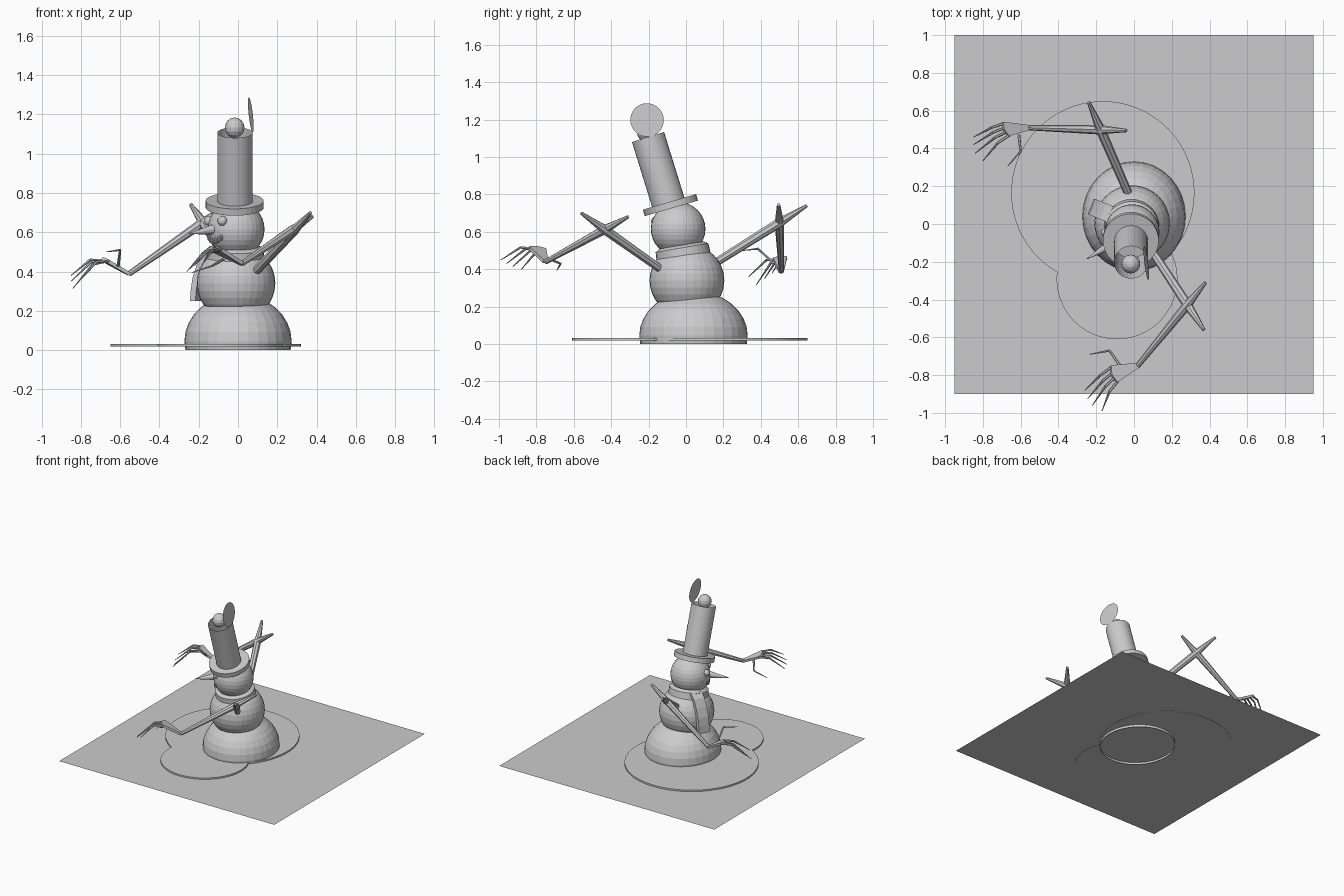
import bpy, bmesh, math
from mathutils import Vector, Matrix

if "Cube" in bpy.data.objects:
    bpy.data.objects.remove(bpy.data.objects["Cube"])

grey = bpy.data.materials.new("plain grey")
grey.diffuse_color = (0.6, 0.6, 0.6, 1)
grey.use_nodes = True
grey.node_tree.nodes["Principled BSDF"].inputs["Base Color"].default_value = grey.diffuse_color


def finish(name, bm):
    bmesh.ops.recalc_face_normals(bm, faces=bm.faces[:])
    me = bpy.data.meshes.new(name)
    bm.to_mesh(me)
    bm.free()
    me.materials.append(grey)
    ob = bpy.data.objects.new(name, me)
    bpy.context.collection.objects.link(ob)
    return ob


def aim(d):
    return Vector(d).to_track_quat('Z', 'Y').to_matrix().to_4x4()


def ball(name, c, r, seg=32, rings=16, cut=None, axis=(0, 0, 1)):
    """Ellipsoid, optionally cut open below a height."""
    bm = bmesh.new()
    bmesh.ops.create_uvsphere(bm, u_segments=seg, v_segments=rings, radius=1)
    bm.transform(Matrix.Translation(c) @ aim(axis) @ Matrix.Diagonal((*r, 1)))
    if cut is not None:
        bmesh.ops.bisect_plane(bm, geom=bm.verts[:] + bm.edges[:] + bm.faces[:],
                               plane_co=(0, 0, cut), plane_no=(0, 0, -1), clear_outer=True)
    return finish(name, bm)


def tube(name, stations, seg=8, caps=True):
    """Round limb through (point, radius) stations."""
    bm = bmesh.new()
    pts = [Vector(p) for p, r in stations]
    rot = aim(pts[-1] - pts[0])
    rows = []
    for p, (_, r) in zip(pts, stations):
        rows.append([bm.verts.new(p + rot @ Vector((r * math.cos(2 * math.pi * i / seg),
                                                    r * math.sin(2 * math.pi * i / seg), 0)))
                     for i in range(seg)])
    for a, b in zip(rows, rows[1:]):
        for i in range(seg):
            j = (i + 1) % seg
            bm.faces.new((a[i], a[j], b[j], b[i]))
    if caps:
        bm.faces.new(rows[0])
        bm.faces.new(rows[-1])
    return finish(name, bm)


# ground sheet
bm = bmesh.new()
bm.faces.new([bm.verts.new(p) for p in
              ((-.95, -.9, .02), (.95, -.9, .02), (.95, 1, .02), (-.95, 1, .02))])
finish("ground_sheet", bm)

# melted puddle: outline of two overlapping discs, extruded
circles = [((-.165, .165), .485), ((-.09, -.29), .32)]
(c1, r1), (c2, r2) = circles
d = Vector(c2) - Vector(c1)
dist, base = d.length, math.atan2(d.y, d.x)
h1 = math.acos((dist ** 2 + r1 ** 2 - r2 ** 2) / (2 * dist * r1))
h2 = math.acos((dist ** 2 + r2 ** 2 - r1 ** 2) / (2 * dist * r2))
outline = []
for c, r, a0, a1, n in ((c1, r1, base + h1, base + 2 * math.pi - h1, 56),
                        (c2, r2, base - math.pi + h2 + 2 * math.pi,
                         base + math.pi - h2 + 2 * math.pi, 36)):
    if c is c2:
        a0, a1 = base - (math.pi - h2), base + (math.pi - h2)
    for i in range(n):
        a = a0 + (a1 - a0) * i / n
        outline.append((c[0] + r * math.cos(a), c[1] + r * math.sin(a)))
bm = bmesh.new()
f = bm.faces.new([bm.verts.new((x, y, .018)) for x, y in outline])
ex = bmesh.ops.extrude_face_region(bm, geom=[f])
bmesh.ops.translate(bm, vec=(0, 0, .014),
                    verts=[v for v in ex["geom"] if isinstance(v, bmesh.types.BMVert)])
finish("puddle", bm)

# snow balls
HEAD = Vector((-.01, -.042, .615))
ball("body_base", (0, .04, .045), (.273, .29, .24), cut=0)
ball("body_middle", (-.01, .005, .34), (.2, .2, .195))
ball("head", HEAD, (.145, .146, .145))

# scarf ring and hanging tail
up = Vector((0, -.17, 1)).normalized()
c = Vector((-.012, -.018, .495))
tube("scarf_ring", [(c - up * .035, .12), (c - up * .03, .146), (c + up * .02, .143),
                    (c + up * .034, .12)], 32)
bm = bmesh.new()
a = math.radians(158)
out, side = Vector((math.cos(a), math.sin(a), 0)), Vector((-math.sin(a), math.cos(a), 0))
rows = []
for r, z in ((.125, .53), (.165, .5), (.195, .44), (.22, .37), (.23, .31), (.235, .25)):
    q = Vector((-.01, .005, z))
    rows.append([bm.verts.new(q + out * (r + o) + side * s)
                 for o, s in ((-.03, -.045), (0, -.045), (0, .045), (-.03, .045))])
for p, q in zip(rows, rows[1:]):
    for i in range(4):
        j = (i + 1) % 4
        bm.faces.new((p[i], p[j], q[j], q[i]))
bm.faces.new(rows[0])
bm.faces.new(rows[-1])
finish("scarf_tail", bm)

# face: nose, eyes, mouth
FACE = 211


def on_head(ang, elev, r=.145):
    a, e = math.radians(ang), math.radians(elev)
    return HEAD + r * Vector((math.cos(a) * math.cos(e), math.sin(a) * math.cos(e), math.sin(e)))


tube("nose", [(on_head(FACE, 1, .12), .028), ((-.25, -.185, .592), .002)], 12)
for i, s in enumerate((-29, 29)):
    ball(f"eye_{i}", on_head(FACE + s, 17), (.025, .025, .025), 16, 8)
for i in range(7):
    t = (i - 3) / 3
    p = on_head(FACE + 27 * t, -24 + 8 * t * t)
    ball(f"mouth_stone_{i}", p, (.008, .008, .018), 8, 6)

# hat: brim, open crown, bobble and round badge
tilt = Vector((0, -.28, .96)).normalized()
b = Vector((-.017, -.083, .743))
tube("hat_brim", [(b - tilt * .018, .148), (b + tilt * .018, .148)], 32)
lo, hi = Vector((-.015, -.094, .755)), Vector((-.015, -.203, 1.107))
tube("hat_crown", [(lo, .09), (hi, .09)], 32, caps=False)
ball("hat_bobble", (-.017, -.212, 1.132), (.05, .05, .052), 16, 8)
bm = bmesh.new()
bmesh.ops.create_circle(bm, cap_ends=True, segments=32, radius=.09)
bm.transform(Matrix.Translation((.065, -.208, 1.198)) @ aim((1, .12, .11)))
finish("hat_badge", bm)


# arms: crossed sticks at the elbow, flat palm, bent fingers and thumb
def arm(name, shoulder, tip1, tip2, wrist, knuckles, ends, thumb):
    s, t1, t2, w = map(Vector, (shoulder, tip1, tip2, wrist))
    tube(name + "_upper", [(s, .022), (s.lerp(t1, .7), .026), (t1, .009)])
    tube(name + "_fore", [(t2, .009), (t2.lerp(w, .28), .025), (w, .014)])
    k0, k1 = map(Vector, knuckles)
    n = (k1 - k0).cross(w - k0).normalized()
    sd = (k1 - k0).normalized()
    ctr = (k0 + k1) / 2
    bm = bmesh.new()
    for p in (w - sd * .014, w + sd * .014, k0.lerp(w, .3), k1.lerp(w, .3),
              k0, k1, ctr + (ctr - w) * .1):
        for o in (-.009, .009):
            bm.verts.new(p + n * o)
    bmesh.ops.convex_hull(bm, input=bm.verts[:])
    finish(name + "_palm", bm)
    fwd = (ctr - w).normalized()
    for i, e in enumerate(ends):
        p = k0.lerp(k1, .08 + .84 * i / (len(ends) - 1))
        e = Vector(e)
        mid = p.lerp(e, .3) + fwd * .015 + Vector((0, 0, .015))
        tube(f"{name}_finger_{i}_a", [(p - fwd * .01, .008), (mid, .007)], 6)
        tube(f"{name}_finger_{i}_b", [(mid, .007), (e, .002)], 6)
    a, m, e = thumb
    tube(name + "_thumb_a", [(a, .008), (m, .006)], 6)
    tube(name + "_thumb_b", [(m, .006), (e, .002)], 6)


arm("front_arm", (.08, -.12, .39), (.37, -.56, .70), (.378, -.31, .68), (.02, -.75, .44),
    ((-.125, -.75, .505), (-.09, -.84, .515)),
    ((-.26, -.88, .4), (-.245, -.925, .415), (-.22, -.96, .43), (-.17, -.99, .45)),
    ((-.07, -.755, .465), (-.13, -.67, .43), (-.235, -.69, .395)))
arm("back_arm", (-.025, .15, .43), (-.24, .645, .74), (-.04, .495, .745), (-.555, .51, .388),
    ((-.695, .54, .462), (-.665, .465, .455)),
    ((-.85, .46, .38), (-.85, .42, .35), (-.84, .375, .315), (-.8, .335, .36)),
    ((-.61, .47, .43), (-.6, .385, .51), (-.67, .305, .5)))
